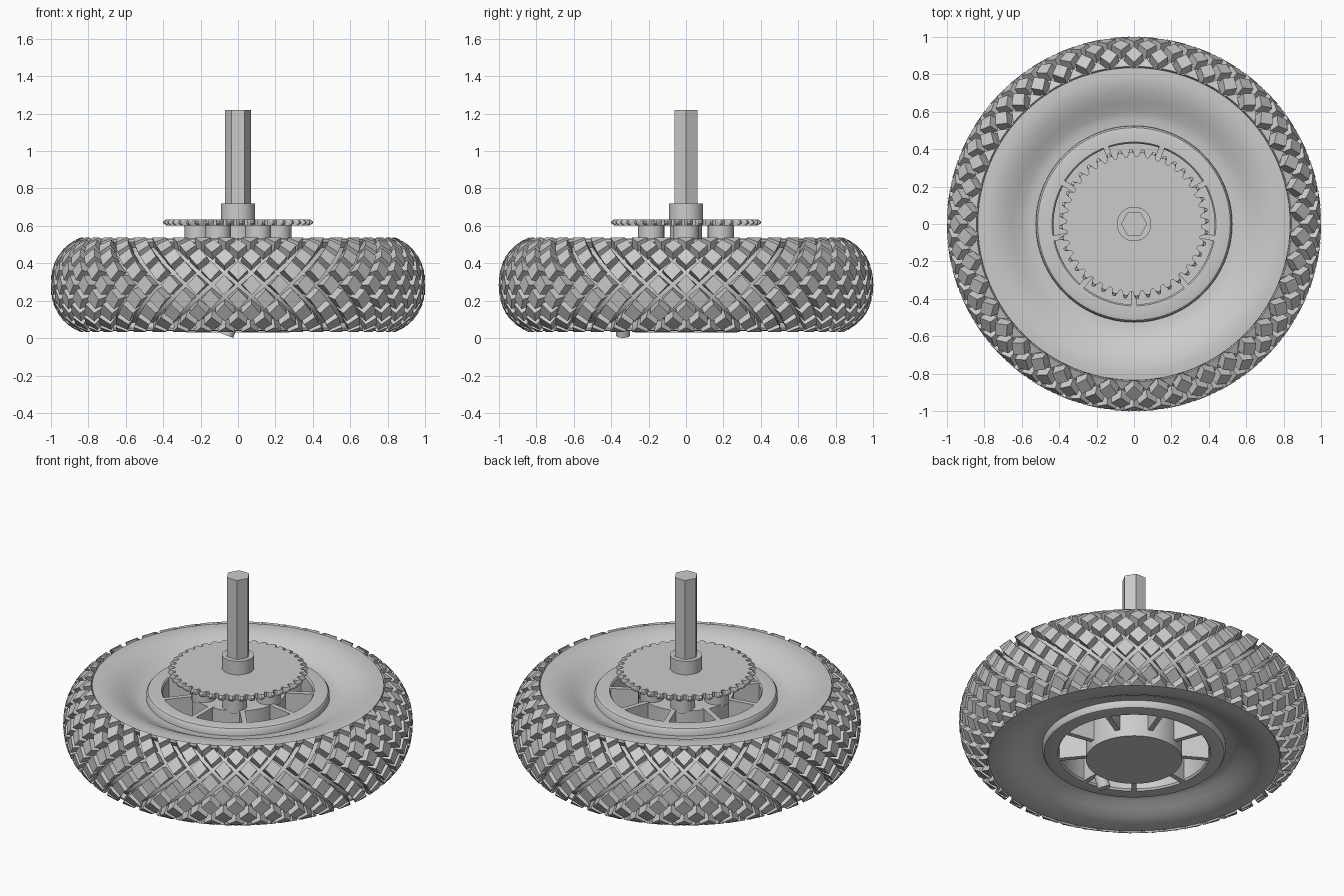
import bpy, bmesh
from math import sin, cos, tau, radians
from mathutils import Matrix, Vector

if "Cube" in bpy.data.objects:
    bpy.data.objects.remove(bpy.data.objects["Cube"])

grey = bpy.data.materials.new("plain_grey")
grey.use_nodes = True
grey.diffuse_color = (0.6, 0.6, 0.6, 1)
grey.node_tree.nodes["Principled BSDF"].inputs["Base Color"].default_value = (0.6, 0.6, 0.6, 1)

MID = 0.285  # height of the wheel's middle plane


def finish(bm, name, smooth=True):
    bmesh.ops.recalc_face_normals(bm, faces=bm.faces)
    mesh = bpy.data.meshes.new(name)
    bm.to_mesh(mesh)
    bm.free()
    mesh.materials.append(grey)
    if smooth:
        mesh.shade_smooth()
        mesh.set_sharp_from_angle(angle=radians(35))
    obj = bpy.data.objects.new(name, mesh)
    bpy.context.collection.objects.link(obj)
    return obj


def lathe(name, profile, steps=96):
    """Revolve a closed (radius, z) profile around the z axis."""
    bm = bmesh.new()
    rings = []
    for i in range(steps):
        a = tau * i / steps
        rings.append([bm.verts.new((r * cos(a), r * sin(a), z)) for r, z in profile])
    n = len(profile)
    for i in range(steps):
        a, b = rings[i], rings[(i + 1) % steps]
        for j in range(n):
            k = (j + 1) % n
            bm.faces.new((a[j], a[k], b[k], b[j]))
    return finish(bm, name)


def cylinder(name, radius, z0, z1, x=0, y=0, sides=48):
    bm = bmesh.new()
    place = Matrix.Translation((x, y, (z0 + z1) / 2)) @ Matrix.Rotation(tau / 4, 4, 'Z')
    bmesh.ops.create_cone(bm, cap_ends=True, segments=sides, radius1=radius, radius2=radius,
                          depth=z1 - z0, matrix=place)
    return finish(bm, name, sides > 6)


# Tyre cross-section: a round crown, a small shoulder and dished side walls
LIMIT = radians(64)


def crown(phi, lift=0.0):
    c, s = cos(phi), sin(phi)
    rho = ((abs(c) / 0.225) ** 2.3 + (abs(s) / 0.215) ** 2.3) ** (-1 / 2.3) + lift
    return 0.72 + rho * c, MID + rho * s


wall = [(0.838, 0.515), (0.835, 0.529), (0.79, 0.532), (0.75, 0.528), (0.7, 0.514),
        (0.65, 0.49), (0.6, 0.464), (0.56, 0.451), (0.5, 0.45)]
arc = [crown(-LIMIT + 2 * LIMIT * i / 24) for i in range(25)]
lathe("tyre", arc + wall + [(r, 2 * MID - z) for r, z in reversed(wall)])

# Raised diamond tread blocks in staggered rows
ROWS, COUNT = 9, 42
step = 2 * LIMIT / (ROWS - 1)
bm = bmesh.new()
for row in range(ROWS):
    phi = -LIMIT + row * step
    for i in range(COUNT):
        mid = tau * (i + 0.5 * (row % 2)) / COUNT
        layers = []
        for lift, size in ((-0.01, 0.8), (0.057, 0.68)):
            loop = []
            for da, dp in ((-0.5, 0), (0, -1), (0.5, 0), (0, 1)):
                p = max(-LIMIT, min(LIMIT, phi + dp * size * step))
                r, z = crown(p, lift)
                a = mid + da * size * tau / COUNT
                loop.append(bm.verts.new((r * cos(a), r * sin(a), z)))
            layers.append(loop)
        low, top = layers
        bm.faces.new(top)
        bm.faces.new(low[::-1])
        for j in range(4):
            k = (j + 1) % 4
            bm.faces.new((low[j], low[k], top[k], top[j]))
finish(bm, "tread_blocks", False)

# Rim with rounded lips
lip = [(0.43, 0.484), (0.438, 0.495), (0.5, 0.496), (0.515, 0.492), (0.524, 0.48), (0.526, 0.44)]
lathe("rim", lip + [(r, 2 * MID - z) for r, z in reversed(lip)])

# Hub, web and spokes flush with the rim
cylinder("hub", 0.275, 0.03, 0.492, sides=64)
lathe("hub_web", [(0.25, 0.25), (0.45, 0.25), (0.45, 0.32), (0.25, 0.32)])
bm = bmesh.new()
for i in range(9):
    turn = Matrix.Rotation(radians(30 + 40 * i), 4, 'Z')
    place = turn @ Matrix.Translation((0.35, 0, MID)) @ Matrix.Diagonal((0.19, 0.03, 0.42, 1))
    bmesh.ops.create_cube(bm, size=1, matrix=place)
finish(bm, "spokes", False)

# Bosses that carry the sprocket
for i in range(6):
    a = tau * i / 6
    cylinder(f"boss_{i + 1}", 0.07, 0.48, 0.61, 0.215 * cos(a), 0.215 * sin(a), 32)
cylinder("centre_boss", 0.085, 0.48, 0.61)

# Sprocket with bevelled teeth
TEETH, SUB = 40, 8
bm = bmesh.new()
loops = []
for z, tip in ((0.603, 0.004), (0.614, 0.02), (0.624, 0.02), (0.635, 0.004)):
    loop = []
    for i in range(TEETH * SUB):
        a = tau * i / (TEETH * SUB)
        wave = max(-0.75, min(0.75, sin(TEETH * a))) / 0.75
        r = 0.38 + wave * (tip if wave > 0 else 0.02)
        loop.append(bm.verts.new((r * cos(a), r * sin(a), z)))
    loops.append(loop)
bm.faces.new(loops[0][::-1])
bm.faces.new(loops[-1])
for low, top in zip(loops, loops[1:]):
    for j in range(len(low)):
        k = (j + 1) % len(low)
        bm.faces.new((low[j], low[k], top[k], top[j]))
finish(bm, "sprocket", False)

# Collar and hexagonal axle
cylinder("collar", 0.092, 0.63, 0.72)
cylinder("axle", 0.07, 0.6, 1.22, sides=6)

# Tilted valve stem beneath the rim
valve = cylinder("valve_stem", 0.037, 0, 0.2, sides=24)
tilt = Vector((0.35, 0, 0.94)).to_track_quat('Z', 'Y')
valve.matrix_world = Matrix.Translation((-0.06, -0.337, 0.014)) @ tilt.to_matrix().to_4x4()
